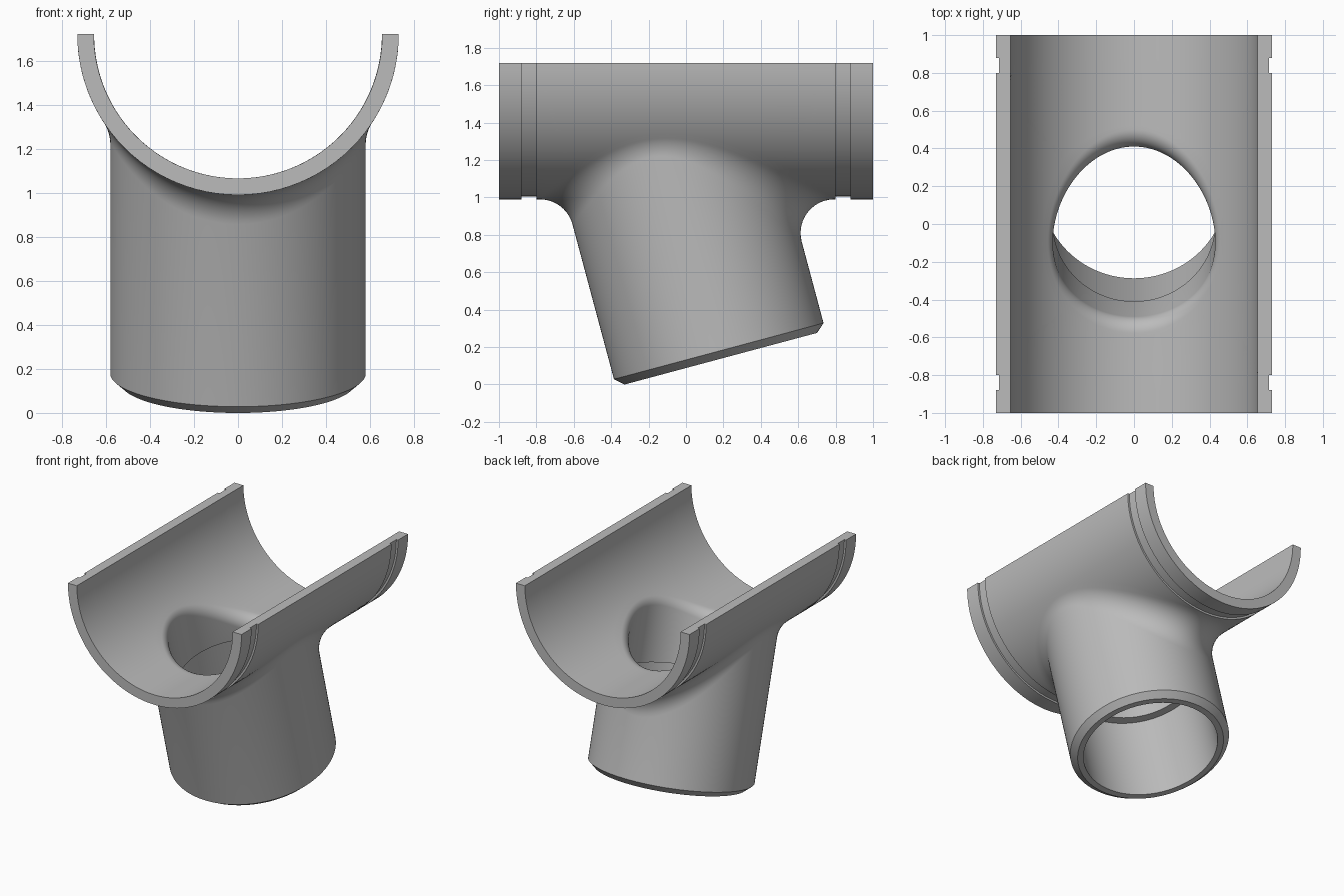
import bpy, bmesh
from math import sin, cos, pi, radians, sqrt, asin
from mathutils import Vector

cube = bpy.data.objects.get("Cube")
if cube:
    bpy.data.objects.remove(cube)

# Main dimensions
TOP = 1.72                          # height of the saddle axis
R_OUT, R_IN = 0.73, 0.655           # saddle radii
GROOVE_IN, GROOVE_OUT, DEPTH = 0.80, 0.88, 0.015
PIPE, RIM, SOCKET, BORE = 0.58, 0.533, 0.49, 0.43   # branch radii
END, CHAMFER, LEDGE = 1.638, 0.042, 0.942           # distances along the branch
TILT = radians(15)
N, ARC, RINGS = 192, 12, 14

START = Vector((0, -0.238, TOP))
DOWN = Vector((0, sin(TILT), -cos(TILT)))
SIDE = Vector((1, 0, 0))
BACK = Vector((0, cos(TILT), sin(TILT)))
ANGLES = [2 * pi * k / N for k in range(N)]

bm = bmesh.new()


def on_saddle(radius, theta, y):
    return Vector((radius * sin(theta), y, TOP - radius * cos(theta)))


def radial(a):
    return SIDE * cos(a) + BACK * sin(a)


def branch_ring(radius, s):
    return [START + DOWN * s + radial(a) * radius for a in ANGLES]


def fillet(saddle_r, pipe_r, r):
    """Rings of a rolling-ball fillet, from the saddle to the branch."""
    rings = [[] for _ in range(ARC + 1)]
    reach = pipe_r + r
    for a in ANGLES:
        drop = sqrt((saddle_r + r) ** 2 - (reach * cos(a)) ** 2)
        s = (drop + reach * sin(a) * sin(TILT)) / cos(TILT)
        centre = START + DOWN * s + radial(a) * reach
        to_saddle = Vector((-centre.x, 0, TOP - centre.z)).normalized()
        to_pipe = -radial(a)
        span = to_saddle.angle(to_pipe)
        for i, ring in enumerate(rings):
            t = i / ARC
            d = (to_saddle * sin((1 - t) * span) + to_pipe * sin(t * span)) / sin(span)
            ring.append(centre + d * r)
    return rings


def wave(a):
    """Clamped triangle wave that walks round a square."""
    a = (a + pi) % (2 * pi) - pi
    return max(-1, min(1, 2 - 4 * abs(a) / pi))


def saddle_rings(radius, hole):
    """Rings spreading from the hole edge to the saddle's rectangular edge."""
    rings = []
    for i in range(RINGS, 0, -1):
        t, ring = i / RINGS, []
        for a, p in zip(ANGLES, hole):
            theta = asin(p.x / radius)
            edge_theta, edge_y = wave(a) * pi / 2, wave(a - pi / 2) * GROOVE_IN
            ring.append(on_saddle(radius, theta + (edge_theta - theta) * t,
                                  p.y + (edge_y - p.y) * t))
        rings.append(ring)
    return rings


def add_grid(rows, closed):
    grid = [[bm.verts.new(p) for p in row] for row in rows]
    for r1, r2 in zip(grid, grid[1:]):
        count = len(r1)
        for k in range(count if closed else count - 1):
            j = (k + 1) % count
            bm.faces.new((r1[k], r1[j], r2[j], r2[k]))
    return grid


# Saddle shell and branch as one continuous skin, outside to inside
outer = fillet(R_OUT, PIPE, 0.18)
inner = fillet(R_IN, BORE, 0.09)
skin = saddle_rings(R_OUT, outer[0]) + outer
skin += [branch_ring(PIPE, END - CHAMFER), branch_ring(RIM, END),
         branch_ring(SOCKET, END), branch_ring(SOCKET, LEDGE),
         branch_ring(BORE, LEDGE)]
skin += inner[::-1] + saddle_rings(R_IN, inner[0])[::-1]
grid = add_grid(skin, True)

# Flat top edges of the shell
for k in range(N):
    if abs(cos((k + 0.5) * 2 * pi / N)) > sqrt(0.5):
        j = (k + 1) % N
        bm.faces.new((grid[0][k], grid[0][j], grid[-1][j], grid[-1][k]))

# Grooved end collars
profile = [(R_OUT, GROOVE_IN), (R_OUT - DEPTH, GROOVE_IN),
           (R_OUT - DEPTH, GROOVE_OUT), (R_OUT, GROOVE_OUT),
           (R_OUT, 1), (R_IN, 1), (R_IN, GROOVE_OUT), (R_IN, GROOVE_IN)]
thetas = [-pi / 2 + pi * k / (N // 4) for k in range(N // 4 + 1)]
for sign in (-1, 1):
    collar = add_grid([[on_saddle(r, t, y * sign) for t in thetas]
                       for r, y in profile], False)
    for end in (0, -1):
        v = [row[end] for row in collar]
        bm.faces.new((v[1], v[2], v[6], v[7]))
        bm.faces.new((v[2], v[3], v[4], v[5], v[6]))

bmesh.ops.remove_doubles(bm, verts=bm.verts, dist=0.0001)
bmesh.ops.recalc_face_normals(bm, faces=bm.faces)
mesh = bpy.data.meshes.new("saddle_with_branch")
bm.to_mesh(mesh)
bm.free()
fitting = bpy.data.objects.new("saddle_with_branch", mesh)
bpy.context.collection.objects.link(fitting)

# Plain grey material
grey = bpy.data.materials.new("light grey")
grey.use_nodes = True
grey.diffuse_color = (0.5, 0.5, 0.5, 1)
grey.node_tree.nodes["Principled BSDF"].inputs["Base Color"].default_value = (0.5, 0.5, 0.5, 1)
mesh.materials.append(grey)

bpy.ops.object.select_all(action='DESELECT')
fitting.select_set(True)
bpy.context.view_layer.objects.active = fitting
bpy.ops.object.shade_smooth_by_angle(angle=radians(25))
